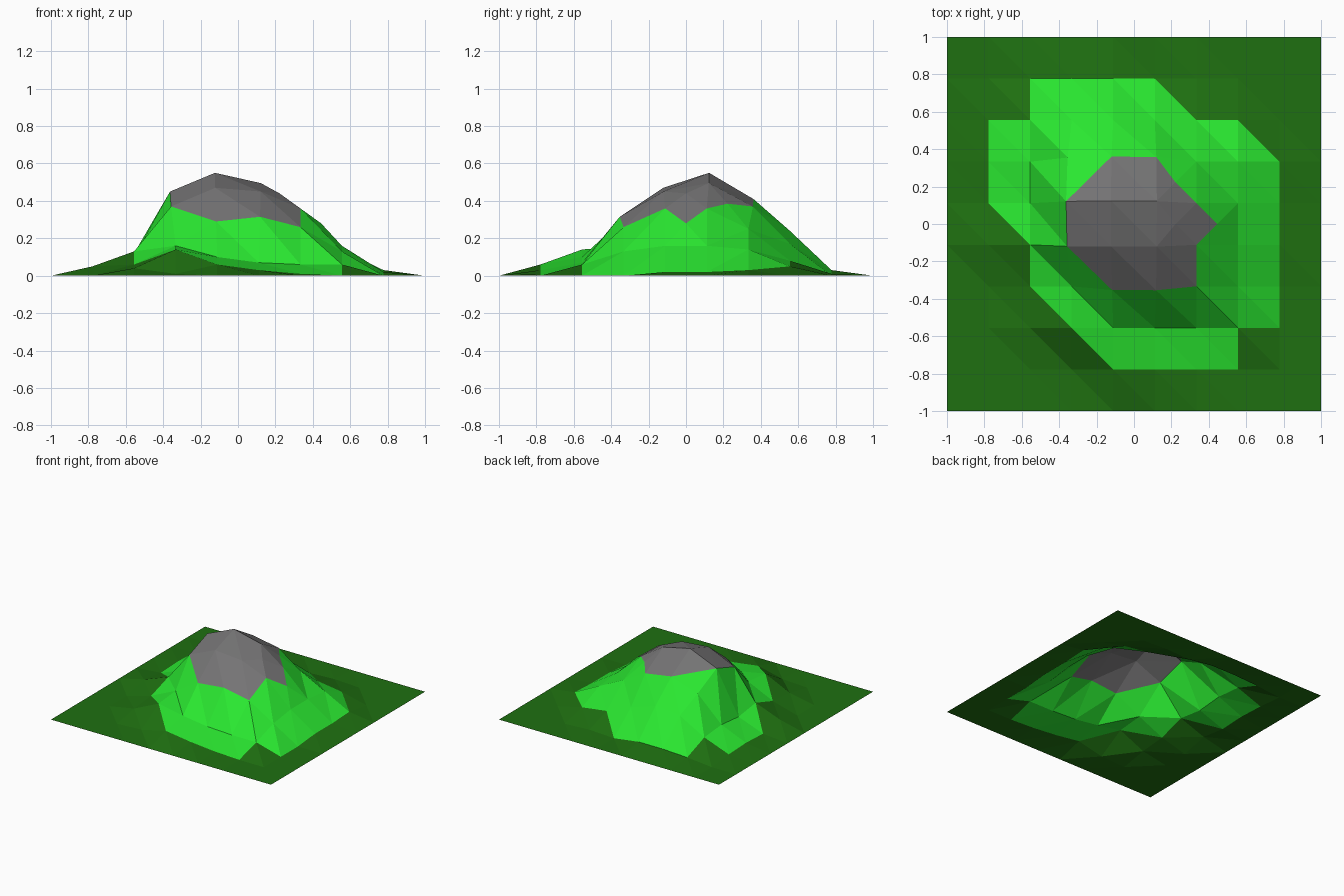
import bpy, bmesh

if "Cube" in bpy.data.objects:
    bpy.data.objects.remove(bpy.data.objects["Cube"])

# heights (in hundredths) of the inner grid points, rows from back to front
ROWS = [
    [0, 2, 3, 3, 0, 1, 0, 0],
    [2, 10, 22, 24, 17, 8, 5, 0],
    [3, 12, 33, 41, 37, 25, 14, 3],
    [2, 10, 45, 55, 49.5, 36, 16, 2],
    [5, 13, 37, 47, 45, 36, 16, 2],
    [0, 6, 16, 29, 31.5, 26, 13, 0],
    [0, 4, 14, 10, 7, 6, 6, 0],
    [0, 0, 1, 6, 3, 1, 0, 0],
]
# extra points in the middle of some cells
CENTRES = {(6, 4): 0.28, (5, 5): 0.385, (5, 4): 0.44}
# outlines of the colour zones in grid steps
GRASS = [(2, 8), (5, 8), (6, 7), (7, 7), (8, 6), (8, 2), (7, 2), (7, 1),
         (4, 1), (2, 3), (2, 4), (1, 5), (1, 7), (2, 7)]
ROCK = [(3, 5), (4, 6), (5, 6), (6, 5), (6.5, 4.5), (6, 4), (6, 3), (4, 3), (3, 4)]


def inside(p, poly):
    hit = False
    for (ax, ay), (bx, by) in zip(poly, poly[1:] + poly[:1]):
        if (ay > p[1]) != (by > p[1]) and p[0] < ax + (p[1] - ay) * (bx - ax) / (by - ay):
            hit = not hit
    return hit


def position(p):
    i, j = p
    if i != int(i):
        h = CENTRES[(int(i), int(j))]
    elif 0 < i < 9 and 0 < j < 9:
        h = ROWS[8 - j][i - 1] / 100
    else:
        h = 0
    # steep upper points bulge outward a little
    s = 1 + 0.2 * h if h > 0.26 and i == int(i) and i != 6 else 1
    return ((i / 4.5 - 1) * s, (j / 4.5 - 1) * s, h)


# sort the terrain triangles into zones
zones = {"meadow_base": [], "grassy_slope": [], "rocky_peak": []}
for i in range(9):
    for j in range(9):
        a, b, c, d = (i, j), (i + 1, j), (i + 1, j + 1), (i, j + 1)
        if (i, j) in CENTRES:
            m = (i + 0.5, j + 0.5)
            tris = [(a, b, m), (b, c, m), (c, d, m), (d, a, m)]
        elif (i, j) == (3, 5):
            tris = [(a, b, c), (a, c, d)]
        else:
            tris = [(a, b, d), (b, c, d)]
        for t in tris:
            mid = (sum(p[0] for p in t) / 3, sum(p[1] for p in t) / 3)
            zone = ("rocky_peak" if inside(mid, ROCK) else
                    "grassy_slope" if inside(mid, GRASS) else "meadow_base")
            zones[zone].append(t)

# one flat-shaded object per zone
COLOURS = {"meadow_base": (0.0135, 0.163, 0.0055, 1), "grassy_slope": (0.023, 0.8, 0.03, 1),
           "rocky_peak": (0.178, 0.175, 0.178, 1)}
for name, tris in zones.items():
    bm = bmesh.new()
    verts = {}
    for t in tris:
        for p in t:
            if p not in verts:
                verts[p] = bm.verts.new(position(p))
        bm.faces.new([verts[p] for p in t])
    mesh = bpy.data.meshes.new(name)
    bm.to_mesh(mesh)
    bm.free()
    mat = bpy.data.materials.new(name)
    mat.diffuse_color = COLOURS[name]
    mat.use_nodes = True
    mat.node_tree.nodes["Principled BSDF"].inputs["Base Color"].default_value = mat.diffuse_color
    mesh.materials.append(mat)
    bpy.context.collection.objects.link(bpy.data.objects.new(name, mesh))
